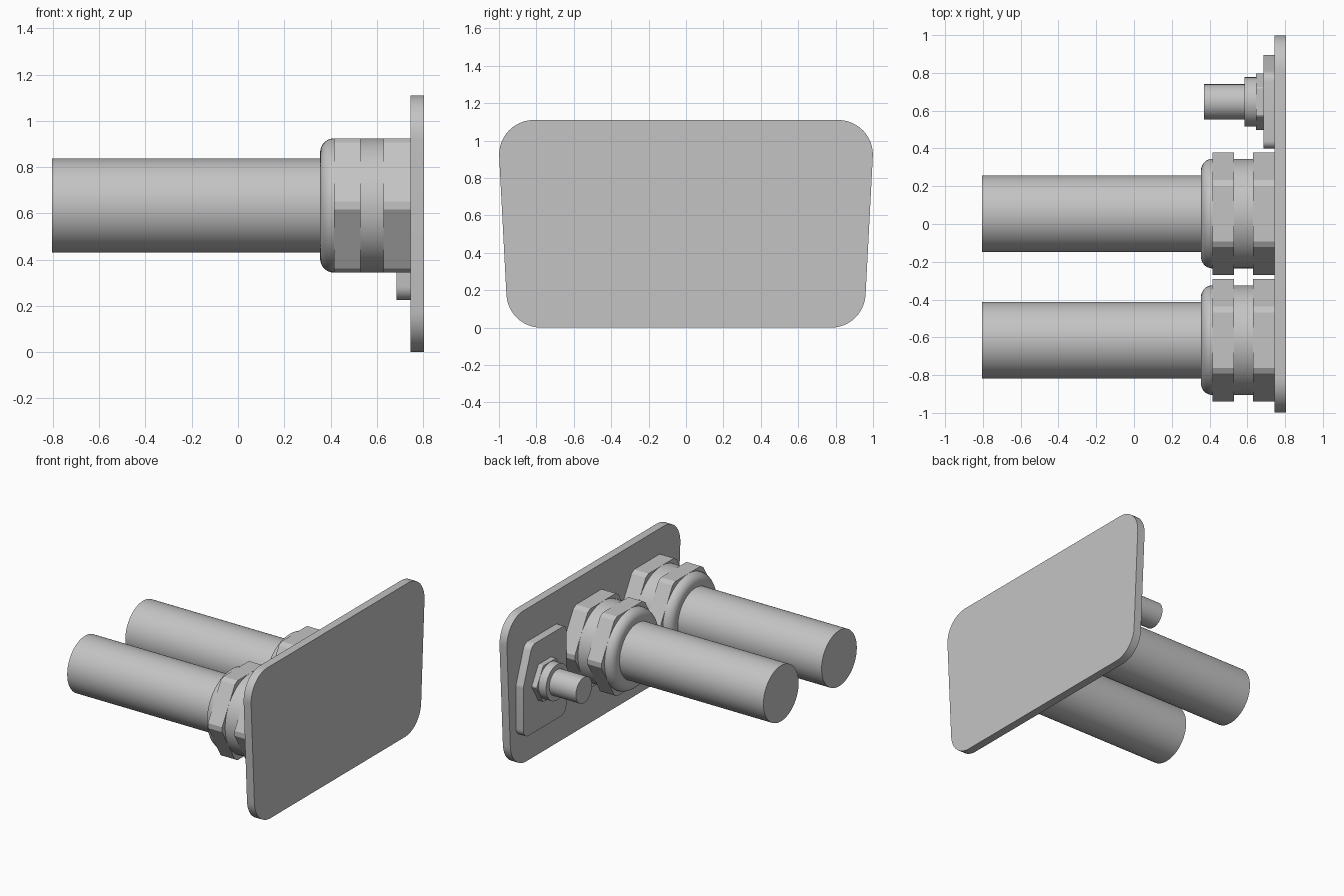
import bpy, bmesh, math
from mathutils import Vector

if "Cube" in bpy.data.objects:
    bpy.data.objects.remove(bpy.data.objects["Cube"], do_unlink=True)

grey = bpy.data.materials.new("plain grey")
grey.use_nodes = True
colour = (0.55, 0.55, 0.55, 1)
grey.diffuse_color = colour
grey.node_tree.nodes["Principled BSDF"].inputs["Base Color"].default_value = colour


def loft(name, rings):
    """Skin a list of equal rings of 3D points and cap both ends."""
    bm = bmesh.new()
    loops = [[bm.verts.new(p) for p in ring] for ring in rings]
    n = len(loops[0])
    for a, b in zip(loops, loops[1:]):
        for i in range(n):
            j = (i + 1) % n
            bm.faces.new((a[i], a[j], b[j], b[i]))
    bm.faces.new(loops[0])
    bm.faces.new(loops[-1])
    bmesh.ops.recalc_face_normals(bm, faces=bm.faces[:])
    mesh = bpy.data.meshes.new(name)
    bm.to_mesh(mesh)
    bm.free()
    mesh.materials.append(grey)
    obj = bpy.data.objects.new(name, mesh)
    bpy.context.collection.objects.link(obj)
    bpy.ops.object.select_all(action='DESELECT')
    obj.select_set(True)
    bpy.context.view_layer.objects.active = obj
    bpy.ops.object.shade_smooth_by_angle(angle=math.radians(20))
    return obj


def prism(name, outline, x0, x1):
    """Extrude a (y, z) outline along x."""
    return loft(name, [[(x, y, z) for y, z in outline] for x in (x0, x1)])


def lathe(name, centre, profile, sides=64):
    """Turn an (x, radius) profile around an axis parallel to x."""
    turn = [math.tau * i / sides for i in range(sides)]
    return loft(name, [[(x, centre[0] + r * math.cos(t), centre[1] + r * math.sin(t))
                        for t in turn] for x, r in profile])


def nut(name, centre, flat, reach, x0, x1):
    """Hexagon with flats up and down, its corners trimmed to a given reach."""
    trim = math.radians(30) - math.acos(flat / reach)
    angles = [math.radians(60 * k) + s * trim for k in range(6) for s in (-1, 1)]
    outline = [(centre[0] + reach * math.cos(a), centre[1] + reach * math.sin(a))
               for a in angles]
    return prism(name, outline, x0, x1)


def fillet(corners, radii, steps=12):
    """Round each corner of a convex, counter-clockwise outline."""
    out = []
    n = len(corners)
    for i, r in enumerate(radii):
        p = Vector(corners[i])
        a = (Vector(corners[i - 1]) - p).normalized()
        b = (Vector(corners[(i + 1) % n]) - p).normalized()
        half = a.angle(b) / 2
        c = p + (a + b).normalized() * (r / math.sin(half))
        start = p + a * (r / math.tan(half)) - c
        sweep = math.pi - 2 * half
        for k in range(steps + 1):
            t = sweep * k / steps
            out.append((c.x + start.x * math.cos(t) - start.y * math.sin(t),
                        c.y + start.x * math.sin(t) + start.y * math.cos(t)))
    return out


PLATE_BACK, PLATE_FRONT = 0.745, 0.805

# Mounting plate, slightly wider at the top
plate = fillet([(-0.951, 0), (0.951, 0), (1.009, 1.11), (-1.009, 1.11)], [0.185] * 4)
prism("mounting_plate", plate, PLATE_BACK, PLATE_FRONT)

# Two large cables, each in a hexagonal gland
for side, y in (("left", 0.055), ("right", -0.615)):
    centre = (y, 0.634)
    lathe(side + "_cable", centre, [(-0.805, 0.203), (0.40, 0.203)])
    arc = [math.pi / 2 * k / 8 for k in range(9)]
    cap = [(0.415 - 0.06 * math.cos(t), 0.23 + 0.06 * math.sin(t)) for t in arc]
    lathe(side + "_gland_cap", centre, cap)
    nut(side + "_gland_outer_nut", centre, 0.29, 0.325, 0.415, 0.53)
    lathe(side + "_gland_collar", centre, [(0.53, 0.29), (0.63, 0.29)])
    nut(side + "_gland_inner_nut", centre, 0.29, 0.325, 0.63, PLATE_BACK)

# Small connector on its own flange with one sloped corner
flange = fillet([(0.40, 0.225), (0.895, 0.225), (0.895, 0.60), (0.795, 0.87), (0.40, 0.87)],
                [0.06, 0.06, 0.06, 0.06, 0.04], 6)
prism("connector_flange", flange, 0.685, PLATE_BACK)
socket = (0.647, 0.57)
nut("connector_base_nut", socket, 0.132, 0.15, 0.645, 0.685)
lathe("connector_collar", socket, [(0.585, 0.13), (0.645, 0.13)])
lathe("connector_cable", socket, [(0.37, 0.093), (0.585, 0.093)])
